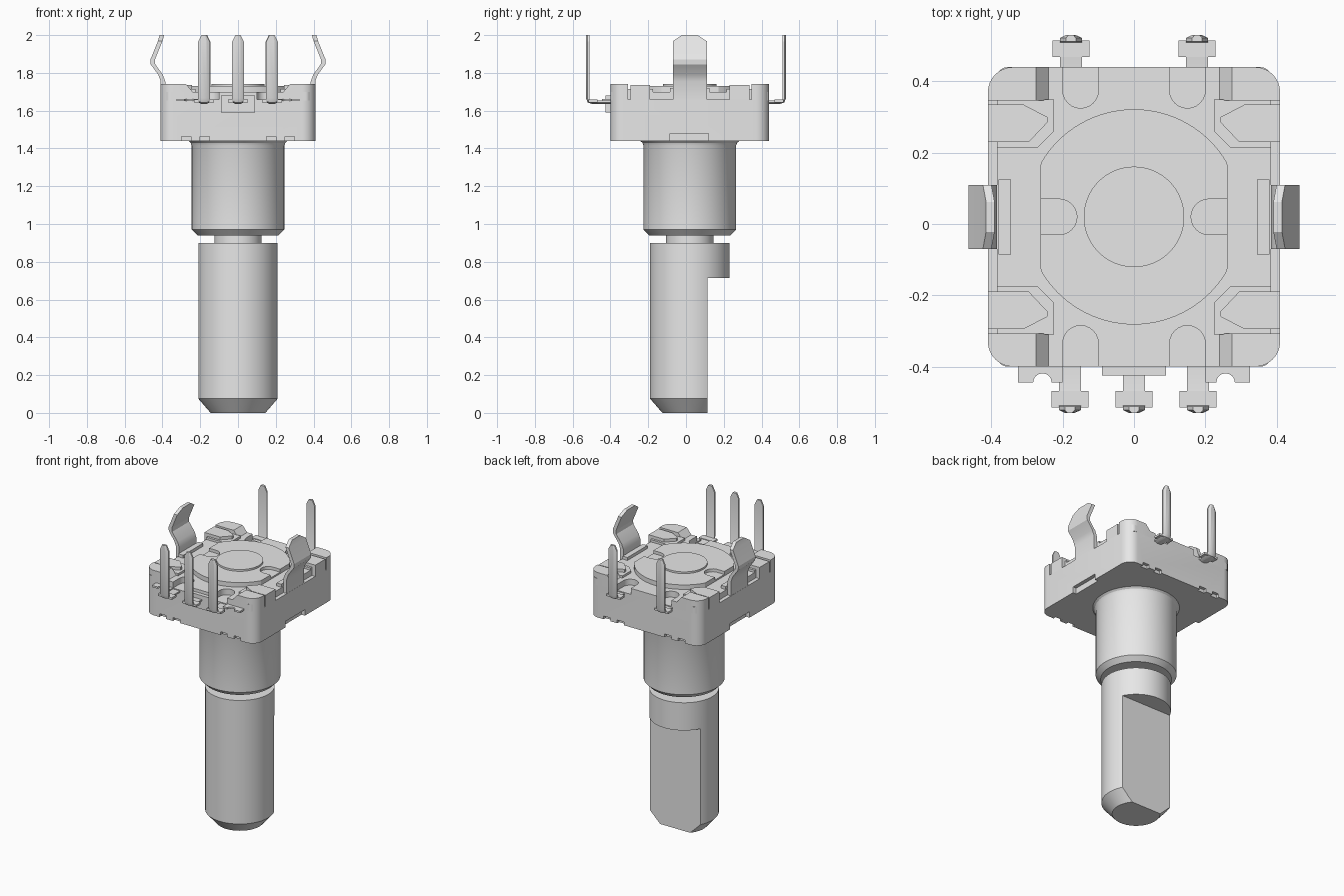
import bpy, bmesh, math

if "Cube" in bpy.data.objects:
    bpy.data.objects.remove(bpy.data.objects["Cube"])

GRAY = (0.8, 0.8, 0.8, 1)
gray = bpy.data.materials.new("light gray")
gray.use_nodes = True
gray.diffuse_color = GRAY
gray.node_tree.nodes["Principled BSDF"].inputs["Base Color"].default_value = GRAY

CY = 0.02   # y of the shaft axis and body centre


def loft(name, rings):
    """Skin a list of equal-length vertex rings and cap both ends."""
    bm = bmesh.new()
    rows = [[bm.verts.new(p) for p in ring] for ring in rings]
    n = len(rows[0])
    for a, b in zip(rows, rows[1:]):
        for i in range(n):
            j = (i + 1) % n
            bm.faces.new((a[i], a[j], b[j], b[i]))
    bm.faces.new(rows[0][::-1])
    bm.faces.new(rows[-1])
    bmesh.ops.recalc_face_normals(bm, faces=bm.faces)
    mesh = bpy.data.meshes.new(name)
    bm.to_mesh(mesh)
    bm.free()
    mesh.materials.append(gray)
    ob = bpy.data.objects.new(name, mesh)
    bpy.context.collection.objects.link(ob)
    return ob


def prism(name, outline, z0, z1):
    return loft(name, [[(x, y, z) for x, y in outline] for z in (z0, z1)])


def box(name, x0, x1, y0, y1, z0, z1):
    return prism(name, [(x0, y0), (x1, y0), (x1, y1), (x0, y1)], z0, z1)


def circle(r, n=64, limit=9):
    pts = [(r * math.cos(2 * math.pi * i / n), r * math.sin(2 * math.pi * i / n)) for i in range(n)]
    return [(max(-limit, min(limit, x)), y + CY) for x, y in pts]


def turned(name, profile):
    return loft(name, [[(x, y, z) for x, y in circle(r)] for r, z in profile])


def arc(cx, cy, r, start, end, n=8):
    angles = [math.radians(start + (end - start) * i / n) for i in range(n + 1)]
    return [(cx + r * math.cos(a), cy + r * math.sin(a)) for a in angles]


def cut(target, cutters):
    bpy.context.view_layer.objects.active = target
    for c in cutters:
        c.hide_render = True
        mod = target.modifiers.new("cut", "BOOLEAN")
        mod.operation = "DIFFERENCE"
        mod.solver = "EXACT"
        mod.object = c
        bpy.ops.object.modifier_apply(modifier=mod.name)
        bpy.data.objects.remove(c)


def rounded(hx, hy, r):
    return (arc(hx - r, CY + hy - r, r, 0, 90) + arc(r - hx, CY + hy - r, r, 90, 180)
            + arc(r - hx, CY + r - hy, r, 180, 270) + arc(hx - r, CY + r - hy, r, 270, 360))


# Shaft with a flat on the back, neck and threaded bushing
shaft = turned("shaft", [(0.145, 0), (0.21, 0.075), (0.21, 0.9)])
cut(shaft, [box("flat_cutter", -0.4, 0.4, 0.115, 0.5, -0.1, 0.715)])
turned("shaft_neck", [(0.125, 0.89), (0.125, 0.96)])
turned("bushing", [(0.215, 0.94), (0.245, 0.97), (0.245, 1.415), (0.251, 1.43), (0.268, 1.445)])

# Housing and its deck, with terminal slots and bottom notches
housing = prism("housing", rounded(0.41, 0.42, 0.07), 1.44, 1.66)
deck = loft("deck", [[(x, y, z) for x, y in rounded(0.385, 0.42, 0.03)] for z in (1.655, 1.70)])


def slot_outline(x, end, side):
    # side is +1 for the back edge and -1 for the front edge
    return [(x + 0.05, side * 0.6), (x + 0.05, end)] + \
        [(px, end - side * abs(py)) for px, py in arc(x, 0, 0.05, 0, 180, 12)][1:-1] + \
        [(x - 0.05, end), (x - 0.05, side * 0.6)]


TERMINALS = [(-0.18, -1), (0, -1), (0.18, -1), (-0.15, 1), (0.15, 1)]
SLOTS = [(-0.15, -1), (0.15, -1), (-0.15, 1), (0.15, 1)]
TERMINALS = [(x * 1.18 if s > 0 else x, s) for x, s in TERMINALS]
cut(deck, [prism("slot_cutter", slot_outline(x, CY + s * 0.355, s), 1.64, 1.8) for x, s in SLOTS])
notches = []
for sx in (-1, 1):
    notches.append(box("side_notch", sx * 0.385, sx * 0.5, -0.085, 0.12, 1.4, 1.48))
    for sy in (-1, 1):
        for x in (0.275, 0.175):
            ys = sorted((CY + sy * 0.4, CY + sy * 0.5))
            notches.append(box("edge_notch", sx * x - 0.025, sx * x + 0.025, *ys, 1.4, 1.462))
cut(housing, notches)

for sx in (-1, 1):
    for sy in (-1, 1):
        # Raised corner block sloping down toward the middle
        def corner(inner, z):
            pts = [(inner, 0.327), (0.41, 0.327)] + arc(0.34, 0.35, 0.07, 0, 90) + [(inner, 0.42)]
            return [(sx * x, CY + sy * y, z) for x, y in pts]
        loft("corner_block", [corner(0.24, 1.655), corner(0.24, 1.70), corner(0.275, 1.74)])
        # Pointed clip folded over the deck
        tip = [(0.41, 0.21), (0.295, 0.21), (0.243, 0.265), (0.243, 0.28), (0.31, 0.315), (0.41, 0.315)]
        prism("clip", [(sx * x, CY + sy * y) for x, y in tip], 1.705, 1.735)
        ys = sorted((CY + sy * 0.21, CY + sy * 0.315))
        box("clip_arm", sx * 0.385, sx * 0.41, *ys, 1.65, 1.71)
        seat = [(0.385, 0.195), (0.27, 0.195), (0.225, 0.24), (0.225, 0.33), (0.385, 0.33)]
        prism("clip_seat", [(sx * x, CY + sy * y) for x, y in seat], 1.69, 1.715)

    # Kinked snap leg with a tapered end
    path = [(0.397, 1.65, 0.09), (0.397, 1.755, 0.09), (0.41, 1.79, 0.09), (0.45, 1.845, 0.09),
            (0.452, 1.87, 0.09), (0.412, 1.968, 0.09), (0.403, 2.0, 0.042)]
    rings = []
    for x, z, w in path:
        rings.append([(sx * (x + dx), CY + dy, z) for dx, dy in
                      ((-0.012, -w), (0.012, -w), (0.012, w), (-0.012, w))])
    loft("snap_leg", rings)
    box("leg_rib", sx * 0.345, sx * 0.38, -0.085, 0.125, 1.69, 1.72)

# Rotor cover with two rounded notches, and the centre disc
cover = prism("rotor_cover", circle(0.302, 96, 0.262), 1.69, 1.73)
cutters = []
for sx in (-1, 1):
    end = [(sx * x, y) for x, y in arc(0.21, CY, 0.05, 90, 270, 12)]
    cutters.append(prism("cover_cutter", end + [(sx * 0.4, CY - 0.05), (sx * 0.4, CY + 0.05)], 1.71, 1.8))
cut(cover, cutters)
turned("centre_disc", [(0.141, 1.71), (0.141, 1.742)])

# Bent, ribbed terminal pins
SECTION = [(-1, -0.8), (1, -0.8), (1, 0.2), (0.45, 1), (-0.45, 1), (-1, 0.2)]
for x, s in TERMINALS:
    path = [(0.39, 1.646, 0, 0.031), (0.498, 1.646, 0, 0.031), (0.514, 1.651, 45, 0.031),
            (0.520, 1.667, 90, 0.031), (0.520, 1.965, 90, 0.031), (0.520, 2.0, 90, 0.014)]
    rings = []
    for y, z, turn, w in path:
        a = math.radians(turn)
        rings.append([(x + u * w, s * (y + 0.01 * v * math.sin(a)), z - 0.01 * v * math.cos(a))
                      for u, v in SECTION])
    loft("terminal_pin", rings)
    ys = sorted((s * 0.468, s * 0.515))
    box("terminal_wing", x - 0.052, x + 0.052, *ys, 1.644, 1.658)

# Terminal strip and block on the front
for sx in (-1, 1):
    strip = [(0.2, -0.39), (0.2, -0.445), (0.225, -0.445)] + arc(0.257, -0.445, 0.026, 180, 0) \
        + [(0.325, -0.445), (0.325, -0.39)]
    prism("terminal_strip", [(sx * px, py) for px, py in strip], 1.65, 1.662)
box("terminal_block", -0.09, 0.09, -0.425, -0.39, 1.59, 1.68)

# Smooth the round parts, keep the edges crisp
bpy.ops.object.select_all(action="DESELECT")
for ob in bpy.context.scene.objects:
    if ob.type == "MESH":
        ob.select_set(True)
        bpy.context.view_layer.objects.active = ob
bpy.ops.object.shade_smooth_by_angle(angle=math.radians(25))
